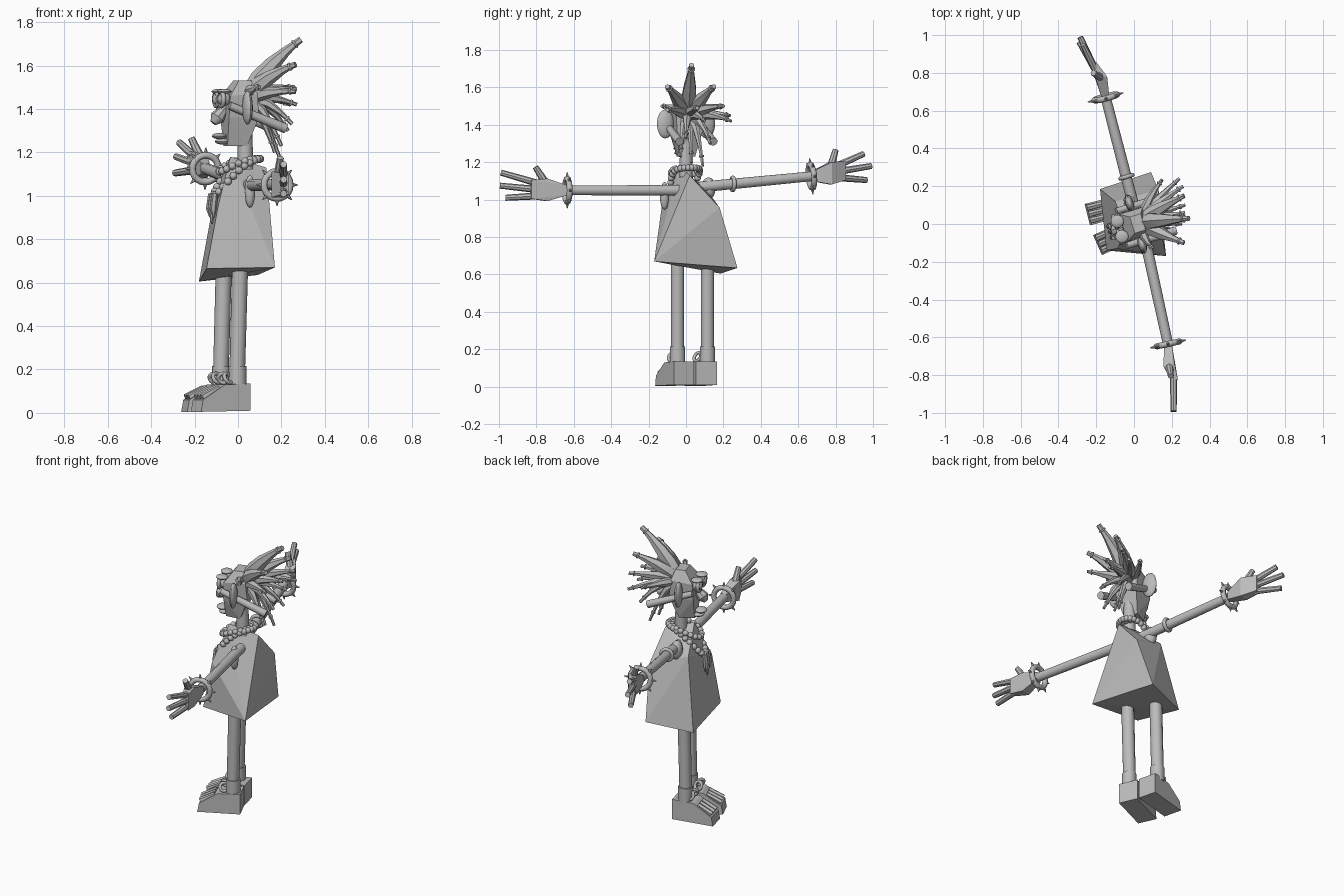
import bpy, bmesh, math
from mathutils import Vector, Matrix

cube = bpy.data.objects.get("Cube")
if cube:
    bpy.data.objects.remove(cube, do_unlink=True)

GREY = (0.5, 0.5, 0.5, 1)
mat = bpy.data.materials.new("plain grey")
mat.use_nodes = True
mat.diffuse_color = GREY
mat.node_tree.nodes["Principled BSDF"].inputs["Base Color"].default_value = GREY

YAW = math.radians(17)                     # body heading, facing -x when zero
ACROSS = Vector((-math.sin(YAW), math.cos(YAW), 0))
FORWARD = Vector((-math.cos(YAW), -math.sin(YAW), 0))


def finish(bm, name, smooth=False):
    bmesh.ops.recalc_face_normals(bm, faces=bm.faces)
    mesh = bpy.data.meshes.new(name)
    bm.to_mesh(mesh)
    bm.free()
    mesh.materials.append(mat)
    ob = bpy.data.objects.new(name, mesh)
    bpy.context.collection.objects.link(ob)
    if smooth:
        bpy.ops.object.select_all(action='DESELECT')
        ob.select_set(True)
        bpy.context.view_layer.objects.active = ob
        bpy.ops.object.shade_smooth_by_angle(angle=math.radians(40))
    return ob


def hull(name, points):
    bm = bmesh.new()
    for p in points:
        bm.verts.new(p)
    bmesh.ops.convex_hull(bm, input=bm.verts)
    return finish(bm, name)


def tube(name, points, radii, sides=10):
    """Capped tube through the points with a radius at each one."""
    pts = [Vector(p) for p in points]
    bm = bmesh.new()
    rings = []
    for i, p in enumerate(pts):
        d = pts[min(i + 1, len(pts) - 1)] - pts[max(i - 1, 0)]
        d.normalize()
        side = d.cross(Vector((0, 1, 0) if abs(d.y) < 0.8 else (0, 0, 1))).normalized()
        up = d.cross(side)
        rings.append([bm.verts.new(p + radii[i] * (side * math.cos(a) + up * math.sin(a)))
                      for a in (math.tau * k / sides for k in range(sides))])
    for a, b in zip(rings, rings[1:]):
        for k in range(sides):
            bm.faces.new((a[k], a[(k + 1) % sides], b[(k + 1) % sides], b[k]))
    bm.faces.new(rings[0])
    bm.faces.new(rings[-1])
    return finish(bm, name, True)


def blob(name, centre, size, yaw=YAW):
    bm = bmesh.new()
    bmesh.ops.create_uvsphere(bm, u_segments=12, v_segments=8, radius=1)
    m = Matrix.Translation(centre) @ Matrix.Rotation(yaw, 4, 'Z') @ Matrix.Diagonal((*size, 1))
    bmesh.ops.transform(bm, matrix=m, verts=bm.verts)
    return finish(bm, name, True)


def ring(name, centre, axis, major, minor, spikes=0):
    """Torus around an axis, with optional cone studs."""
    rot = Vector(axis).to_track_quat('Z', 'Y').to_matrix().to_4x4()
    m = Matrix.Translation(centre) @ rot
    bpy.ops.mesh.primitive_torus_add(major_segments=20, minor_segments=8,
                                     major_radius=major, minor_radius=minor)
    ob = bpy.context.object
    ob.name = name
    ob.matrix_world = m
    ob.data.materials.append(mat)
    bpy.ops.object.shade_smooth_by_angle(angle=math.radians(50))
    for k in range(spikes):
        a = math.tau * k / spikes
        out = Vector((math.cos(a), math.sin(a), 0))
        tube(name + "_stud", [m @ (out * major), m @ (out * (major + minor + 0.02))],
             [minor * 0.8, 0.002], 6)


# Angular dress: square hem and uneven shoulders
hull("dress", [(0.17, -0.17, 0.67), (0.09, 0.275, 0.635), (-0.18, 0.185, 0.605),
               (-0.145, -0.14, 0.665), (-0.035, -0.035, 1.18), (0.13, 0.02, 1.13),
               (0.13, 0.18, 0.957), (-0.09, -0.13, 0.96), (-0.1, 0.12, 1.04)])

# Legs, ankle cuffs, anklets, wedge feet and toes
FEET = [("left", (0.01, -0.045), (0.035, -0.01), 24), ("right", (-0.065, 0.115), (-0.005, 0.11), 14)]
for name, (lx, ly), (hx, hy), angle in FEET:
    tube(name + "_leg", [(lx, ly, 0.69), (lx - 0.015, ly, 0.14)], [0.037, 0.036])
    tube(name + "_ankle_cuff", [(lx - 0.012, ly, 0.12), (lx - 0.012, ly, 0.215)], [0.042, 0.042])
    turn = Matrix.Translation((hx, hy, 0)) @ Matrix.Rotation(math.radians(angle), 4, 'Z')
    profile = [(0.0, 0.01), (0.0, 0.135), (-0.13, 0.13), (-0.24, 0.06), (-0.25, 0.005)]
    hull(name + "_foot", [turn @ Vector((x, s * 0.058, z)) for x, z in profile for s in (-1, 1)])
    for k in (-1, 0, 1):
        tube(name + "_toe", [turn @ Vector((-0.15, k * 0.035, 0.115)),
                             turn @ Vector((-0.235, k * 0.035, 0.07))], [0.014, 0.017], 6)
    for k in (-1, 1):
        ring(name + "_anklet", turn @ Vector((-0.1, k * 0.025, 0.16)),
             turn.to_3x3() @ Vector((0.4, k * 0.7, 0.4)), 0.024, 0.009)


# Arms, bangles, palms and fingers
def arm(name, start, wrist, palm_end, thumb, fingers):
    start, wrist, palm_end = Vector(start), Vector(wrist), Vector(palm_end)
    along = (wrist - start).normalized()
    tube(name + "_arm", [start, wrist], [0.03, 0.027])
    ring(name + "_bangle", wrist, along, 0.062, 0.016, 8)
    flat = along.cross((0, 0, 1)).normalized()
    up = Vector((0, 0, 1))
    mid = wrist.lerp(palm_end, 0.55) + flat * 0.015
    hull(name + "_palm", [c + flat * i * w + up * j * h
                          for c, w, h in ((wrist, 0.02, 0.025), (mid, 0.03, 0.06), (palm_end, 0.018, 0.05))
                          for i in (-1, 1) for j in (-1, 1)])
    tube(name + "_thumb", [mid + up * 0.03, thumb], [0.022, 0.016], 8)
    for k, tip in enumerate(fingers):
        root = palm_end - along * 0.03 + up * (0.035 - 0.035 * k)
        tube(name + "_finger", [root, tip], [0.019, 0.016], 8)


arm("right", (0.01, 0.05, 1.065), (-0.15, 0.67, 1.125), (-0.215, 0.85, 1.155),
    (-0.215, 0.8, 1.265), [(-0.27, 0.95, 1.245), (-0.285, 0.99, 1.18), (-0.29, 0.965, 1.105)])
arm("left", (0.045, -0.02, 1.05), (0.18, -0.635, 1.05), (0.215, -0.83, 1.055),
    (0.195, -0.805, 1.175), [(0.21, -0.99, 1.145), (0.21, -0.995, 1.075), (0.21, -0.965, 1.01)])
ring("armlet", (-0.04, 0.25, 1.085), ACROSS, 0.034, 0.011)
blob("left_sleeve", (0.055, -0.115, 1.02), (0.025, 0.025, 0.075))
blob("right_sleeve", (-0.02, 0.12, 1.06), (0.035, 0.04, 0.06))

# Neck, tapered head and face
tube("neck", [(0.035, 0.0, 1.12), (0.03, 0.0, 1.36)], [0.036, 0.034])
head = Vector((0.01, 0.0, 0))
hull("head", [head + FORWARD * f + ACROSS * s * w + Vector((0, 0, z))
              for f, w, z in ((0.07, 0.03, 1.23), (-0.02, 0.045, 1.23), (0.075, 0.07, 1.36),
                              (-0.07, 0.07, 1.36), (0.07, 0.075, 1.46), (-0.06, 0.075, 1.47),
                              (0.02, 0.045, 1.53), (-0.04, 0.045, 1.53)) for s in (-1, 1)])
face = head + Vector((0, 0, 1.36))
tube("nose", [face + FORWARD * 0.06 + Vector((0, 0, 0.06)), face + FORWARD * 0.11,
              face + FORWARD * 0.13 + Vector((0, 0, -0.025))], [0.014, 0.035, 0.015], 8)
for z, reach in ((1.275, 0.1), (1.25, 0.085)):
    blob("lip", head + FORWARD * reach + Vector((0, 0, z)), (0.035, 0.04, 0.014))
for s, side in ((-1, "left"), (1, "right")):
    eye = head + FORWARD * 0.09 + ACROSS * s * 0.042 + Vector((0, 0, 1.445))
    blob(side + "_eye", eye, (0.032, 0.032, 0.032))
    ring(side + "_eye_rim", eye + FORWARD * 0.012, FORWARD, 0.032, 0.011)
    blob(side + "_brow", eye + Vector((0, 0, 0.035)), (0.035, 0.035, 0.012))
    blob(side + "_ear", head + ACROSS * s * 0.115 + Vector((0, 0, 1.405)), (0.022, 0.048, 0.078))
    lock = head + ACROSS * s * 0.095
    tube(side + "_side_lock", [lock + FORWARD * 0.08 + Vector((0, 0, 1.415)),
                               lock - FORWARD * 0.19 + Vector((0, 0, 1.31))], [0.018, 0.023])

# Hair: curved tapering locks, each with a band and a blunt tip
crown = Vector((0.03, 0.01, 1.45))
TIPS = [((0.29, 0.03, 1.72), 0.05), ((0.265, 0.15, 1.605), 0.045), ((0.265, -0.1, 1.605), 0.045),
        ((0.26, 0.2, 1.5), 0.035), ((0.27, 0.06, 1.49), 0.035), ((0.265, -0.1, 1.48), 0.035),
        ((0.24, 0.24, 1.42), 0.03), ((0.27, 0.1, 1.42), 0.03), ((0.15, 0.235, 1.45), 0.03),
        ((0.25, 0.0, 1.33), 0.03), ((0.23, 0.13, 1.3), 0.03), ((0.19, 0.09, 1.18), 0.028),
        ((0.2, -0.03, 1.23), 0.028), ((0.17, 0.03, 1.2), 0.028), ((0.1, -0.13, 1.5), 0.03)]
for tip, width in TIPS:
    tip = Vector(tip)
    reach = tip - crown
    root = crown + reach.normalized() * 0.03
    bow = root.lerp(tip, 0.5) + Vector((-0.025, 0, 0.02 + max(0, -reach.z) * 0.5))
    curve = [root * (1 - t) ** 2 + bow * 2 * t * (1 - t) + tip * t * t for t in (0, 0.25, 0.5, 0.75, 0.9, 1)]
    tube("hair_lock", curve, [width * k for k in (0.8, 0.9, 0.72, 0.45, 0.32, 0.3)], 6)
    ring("hair_band", curve[4], tip - curve[3], width * 0.33, 0.005)

# Bead necklaces and hanging teeth
for count, drop, push, size in ((26, 0.085, 0.095, 0.018), (18, 0.03, 0.07, 0.017)):
    for k in range(count):
        a = math.tau * k / count
        front = (1 + math.cos(a)) / 2
        p = Vector((0.01, 0.0, 1.17)) + FORWARD * (push * math.cos(a) + 0.03 * front)
        p += ACROSS * 0.075 * math.sin(a) - Vector((0, 0, drop * 2 * front ** 2))
        blob("necklace_bead", p, (size, size, size))
for k in (-1, 0, 1):
    top = Vector((-0.115, -0.04, 1.01)) + ACROSS * k * 0.03
    tube("necklace_tooth", [top, top + Vector((-0.008, 0, -0.07)),
                            top + Vector((-0.005, 0, -0.14 + 0.03 * abs(k)))], [0.014, 0.016, 0.003], 6)
